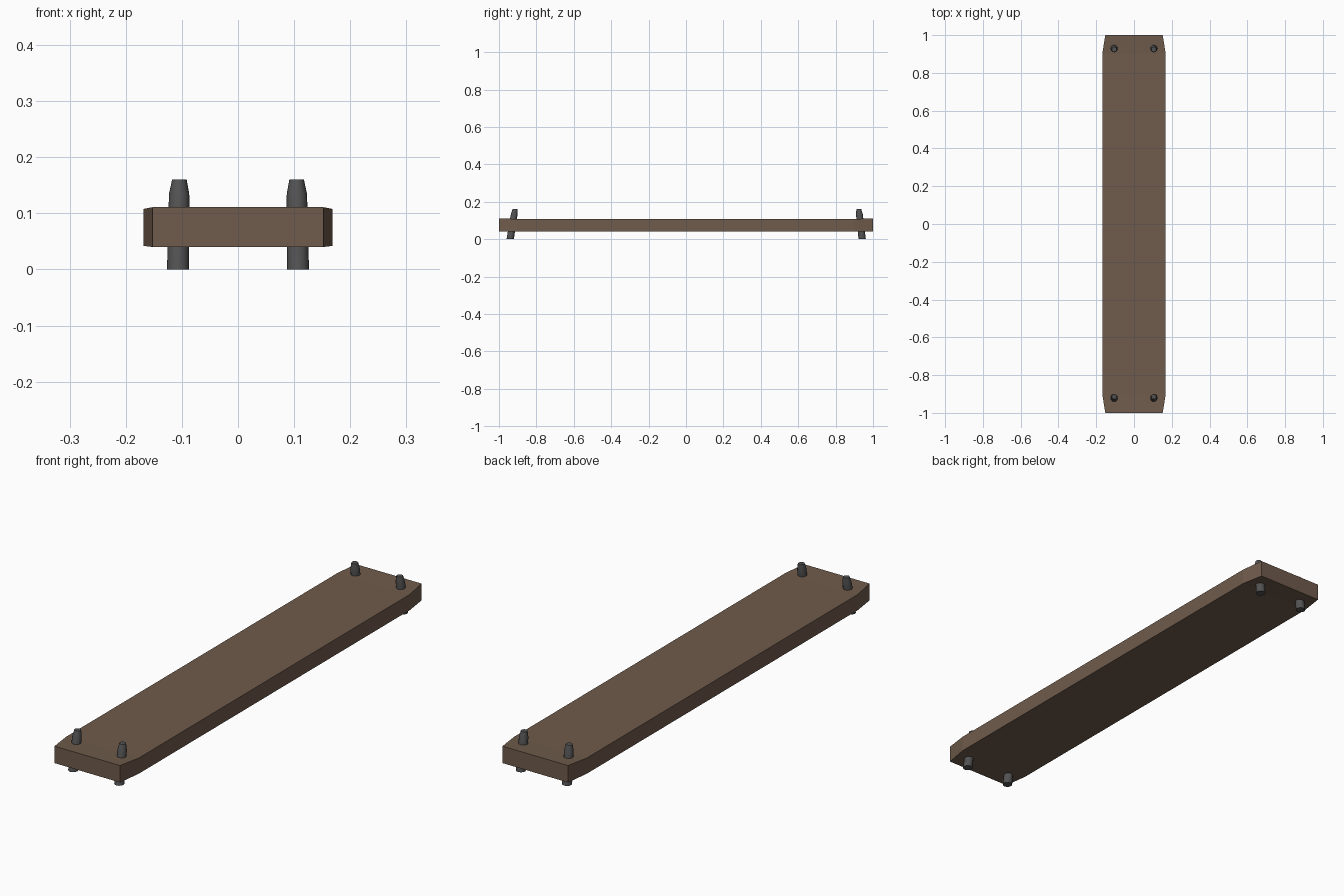
import bpy, bmesh, math

cube = bpy.data.objects.get("Cube")
if cube:
    bpy.data.objects.remove(cube, do_unlink=True)


def material(name, colour):
    m = bpy.data.materials.new(name)
    m.use_nodes = True
    m.diffuse_color = (*colour, 1)
    m.node_tree.nodes["Principled BSDF"].inputs["Base Color"].default_value = (*colour, 1)
    return m


def skin(name, rings, mat):
    """Join stacked rings of points into a closed solid."""
    bm = bmesh.new()
    loops = [[bm.verts.new(p) for p in ring] for ring in rings]
    for a, b in zip(loops, loops[1:]):
        for i in range(len(a)):
            j = (i + 1) % len(a)
            bm.faces.new((a[i], a[j], b[j], b[i]))
    bm.faces.new(loops[0][::-1])
    bm.faces.new(loops[-1])
    bmesh.ops.recalc_face_normals(bm, faces=bm.faces)
    mesh = bpy.data.meshes.new(name)
    bm.to_mesh(mesh)
    bm.free()
    mesh.materials.append(mat)
    obj = bpy.data.objects.new(name, mesh)
    bpy.context.collection.objects.link(obj)
    return obj


wood = material("brown wood", (0.16, 0.105, 0.072))
iron = material("dark iron", (0.085, 0.085, 0.085))

# Plank: cross-sections along its length, narrower and a touch thicker at the ends
sections = [(-1, 0.152, 0.040, 0.111), (-0.9, 0.168, 0.042, 0.108),
            (0.9, 0.168, 0.042, 0.108), (1, 0.152, 0.040, 0.111)]
skin("plank", [[(-w, y, lo), (w, y, lo), (w, y, hi), (-w, y, hi)]
               for y, w, lo, hi in sections], wood)

# Pegs: leaning pins with tapered tips, one near each corner
profile = [(0, 0.0195), (0.11, 0.0185), (0.135, 0.018), (0.16, 0.013)]
SIDES = 12


def peg(name, side, y_foot, y_tip):
    rings = []
    for z, r in profile:
        t = z / 0.16
        cx = side * (0.107 - 0.0025 * t)
        cy = y_foot + (y_tip - y_foot) * t
        angles = [math.tau * i / SIDES for i in range(SIDES)]
        rings.append([(cx + r * math.cos(a), cy + r * math.sin(a), z) for a in angles])
    obj = skin(name, rings, iron)
    bpy.ops.object.select_all(action='DESELECT')
    obj.select_set(True)
    bpy.context.view_layer.objects.active = obj
    bpy.ops.object.shade_smooth_by_angle(angle=math.radians(40))


for side, label in ((1, "left"), (-1, "right")):
    peg("front_peg_" + label, side, -0.94, -0.914)
    peg("back_peg_" + label, side, 0.942, 0.924)
